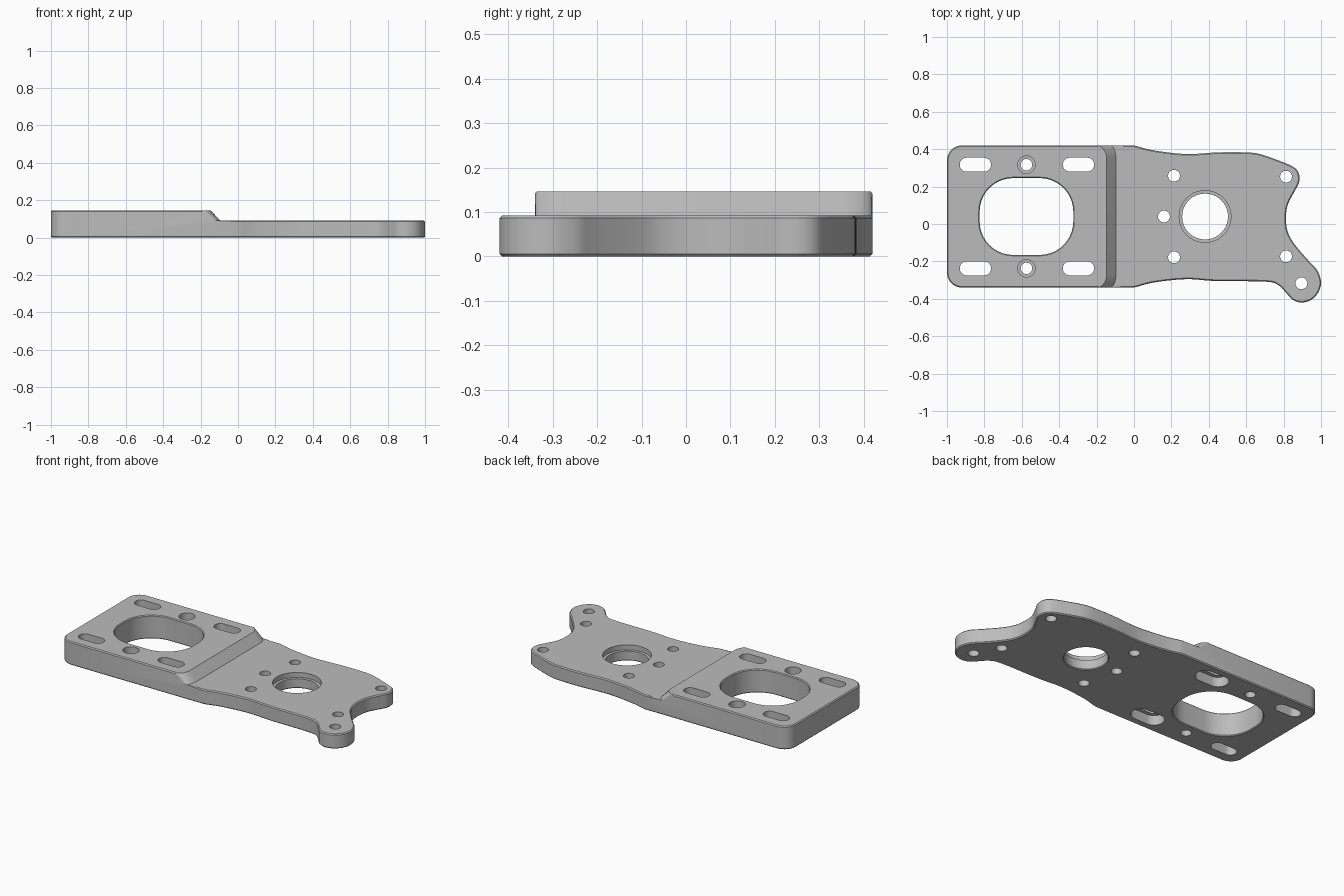
import bpy
import bmesh
import math
from mathutils import Vector

default = bpy.data.objects.get("Cube")
if default:
    bpy.data.objects.remove(default, do_unlink=True)

grey = bpy.data.materials.new("machined grey")
grey.use_nodes = True
color = (0.5, 0.5, 0.5, 1)
grey.diffuse_color = color
grey.node_tree.nodes["Principled BSDF"].inputs["Base Color"].default_value = color

TOP, STEP, MID = 0.146, 0.092, 0.04   # thick end, thin end, y of the centre line
EDGE = 0.38                           # half width of the thick end


def loft(name, sections, helper=True):
    """Closed solid through rings that have equal point counts."""
    bm = bmesh.new()
    rings = [[bm.verts.new(p) for p in s] for s in sections]
    n = len(rings[0])
    bm.faces.new(rings[0])
    bm.faces.new(rings[-1])
    for a, b in zip(rings, rings[1:]):
        for i in range(n):
            j = (i + 1) % n
            bm.faces.new((a[i], a[j], b[j], b[i]))
    bmesh.ops.recalc_face_normals(bm, faces=bm.faces)
    mesh = bpy.data.meshes.new(name)
    bm.to_mesh(mesh)
    bm.free()
    mesh.materials.append(grey)
    ob = bpy.data.objects.new(name, mesh)
    bpy.context.collection.objects.link(ob)
    ob.hide_render = helper
    return ob


def rounded(cx, cy, hx, hy, r, z, seg=10):
    """Rounded rectangle; a circle or a slot when r reaches the half size."""
    pts = []
    for k, (sx, sy) in enumerate(((1, 1), (-1, 1), (-1, -1), (1, -1))):
        for i in range(seg + 1):
            a = math.pi / 2 * (k + i / seg)
            pts.append((cx + sx * (hx - r) + r * math.cos(a),
                        cy + sy * (hy - r) + r * math.sin(a), z))
    return pts


def opening(name, cx, cy, hx, hy, r, profile):
    """Cutter whose size grows by an offset at each height."""
    hx, hy = hx + 0.0005, hy + 0.0005   # keeps neighbouring points apart
    return loft(name, [rounded(cx, cy, hx + g, hy + g, r + g, z) for z, g in profile])


def apply_modifiers(ob):
    bpy.context.view_layer.update()
    mesh = bpy.data.meshes.new_from_object(
        ob.evaluated_get(bpy.context.evaluated_depsgraph_get()))
    ob.modifiers.clear()
    ob.data = mesh


def cut(ob, cutter):
    mod = ob.modifiers.new("cut", 'BOOLEAN')
    mod.operation = 'DIFFERENCE'
    mod.solver = 'EXACT'
    mod.object = cutter
    apply_modifiers(ob)
    bpy.data.objects.remove(cutter, do_unlink=True)


def spline(pts, seg=5):
    """Smooth curve through the points."""
    p = [Vector(q) for q in pts]
    p = [2 * p[0] - p[1]] + p + [2 * p[-1] - p[-2]]
    out = []
    for a, b, c, d in zip(p, p[1:], p[2:], p[3:]):
        for i in range(seg):
            t = i / seg
            out.append(0.5 * (2 * b + (c - a) * t + (2 * a - 5 * b + 4 * c - d) * t * t
                              + (3 * b - a - 3 * c + d) * t ** 3))
    return out + [p[-2]]


# Plate outline: free-form thin end, then the square end with round corners
contour = spline([
    (0, -.34), (.11, -.312), (.28, -.295), (.44, -.305), (.7, -.308), (.77, -.326),
    (.818, -.374), (.85, -.406), (.898, -.42), (.952, -.403), (.988, -.36), (1, -.307),
    (.979, -.246), (.94, -.203), (.87, -.123), (.829, -.06), (.813, .01), (.82, .096),
    (.856, .17), (.88, .215), (.885, .252), (.872, .288), (.84, .312), (.78, .337),
    (.674, .374), (.594, .383), (.45, .383), (.28, .374), (.11, .393), (0, .42)])
outline = [(p.x, p.y) for p in contour]
corners = rounded(-0.5, MID, 0.5, EDGE, 0.08, 0)
outline += [(x, y) for x, y, z in corners if x < -0.6]
plate = loft("mounting_plate", [[(x, y, z) for x, y in outline] for z in (0, TOP)], False)


# Lower the thin end, leaving a sloped shoulder with rounded ends
def step_section(z, x_mid, x_end):
    run = EDGE - 0.07
    side = []
    for i in range(9):
        a = math.pi / 2 * i / 8
        side.append((x_end + (x_mid - x_end) * math.cos(a), run + 0.07 * math.sin(a)))
    left = [(x, MID + y, z) for x, y in side] + [(x_end, 0.7, z)]
    right = [(x, MID - y, z) for x, y in reversed(side)]
    return left + [(1.2, 0.7, z), (1.2, -0.7, z), (x_end, -0.7, z)] + right


grow = (0.2 - STEP) / (TOP - STEP)
cut(plate, loft("step_cutter", [
    step_section(STEP, -0.096, -0.13),
    step_section(0.2, -0.096 - 0.05 * grow, -0.13 - 0.07 * grow)]))

# Fine chamfer around the outer edges
bevel = plate.modifiers.new("chamfer", 'BEVEL')
bevel.width = 0.006
bevel.segments = 1
bevel.limit_method = 'ANGLE'
bevel.angle_limit = math.radians(65)
bevel.use_clamp_overlap = False
apply_modifiers(plate)

# Height profiles for the openings, flared slightly at each face
C = 0.005
LOW, HIGH = -0.02, 0.2


def through(top):
    return [(LOW, C), (0, C), (C, 0), (top - C, 0), (top, C), (HIGH, C)]


# Large opening in the thick end
cut(plate, opening("main_opening", -0.575, MID, 0.25, 0.205, 0.18, through(TOP)))

# Mounting slots and counterbored screw holes, mirrored across the centre line
for s in (1, -1):
    y = MID + s * 0.277
    cut(plate, opening("outer_slot", -0.848, y, 0.083, 0.037, 0.037, [(LOW, 0), (HIGH, 0)]))
    cut(plate, opening("inner_slot", -0.297, y, 0.083, 0.037, 0.037,
                       [(LOW, 0.022), (0.06, 0.022), (0.061, 0), (HIGH, 0)]))
    cut(plate, opening("screw_hole", -0.575, y, 0.03, 0.03, 0.03,
                       [(LOW, 0), (0.06, 0), (0.061, 0.016), (HIGH, 0.016)]))

# Bearing bore with a shallow seat
cut(plate, opening("bearing_bore", 0.38, MID, 0.122, 0.122, 0.122,
                   [(LOW, C), (0, C), (C, 0), (0.06, 0), (0.061, 0.016), (HIGH, 0.016)]))

# Small bolt holes
for x, y in ((.214, .258), (.16, MID), (.214, -.178), (.813, .253), (.813, -.173), (.895, -.317)):
    cut(plate, opening("bolt_hole", x, y, 0.031, 0.031, 0.031, [(LOW, 0), (HIGH, 0)]))

bpy.ops.object.select_all(action='DESELECT')
plate.select_set(True)
bpy.context.view_layer.objects.active = plate
bpy.ops.object.shade_smooth_by_angle(angle=math.radians(30))
